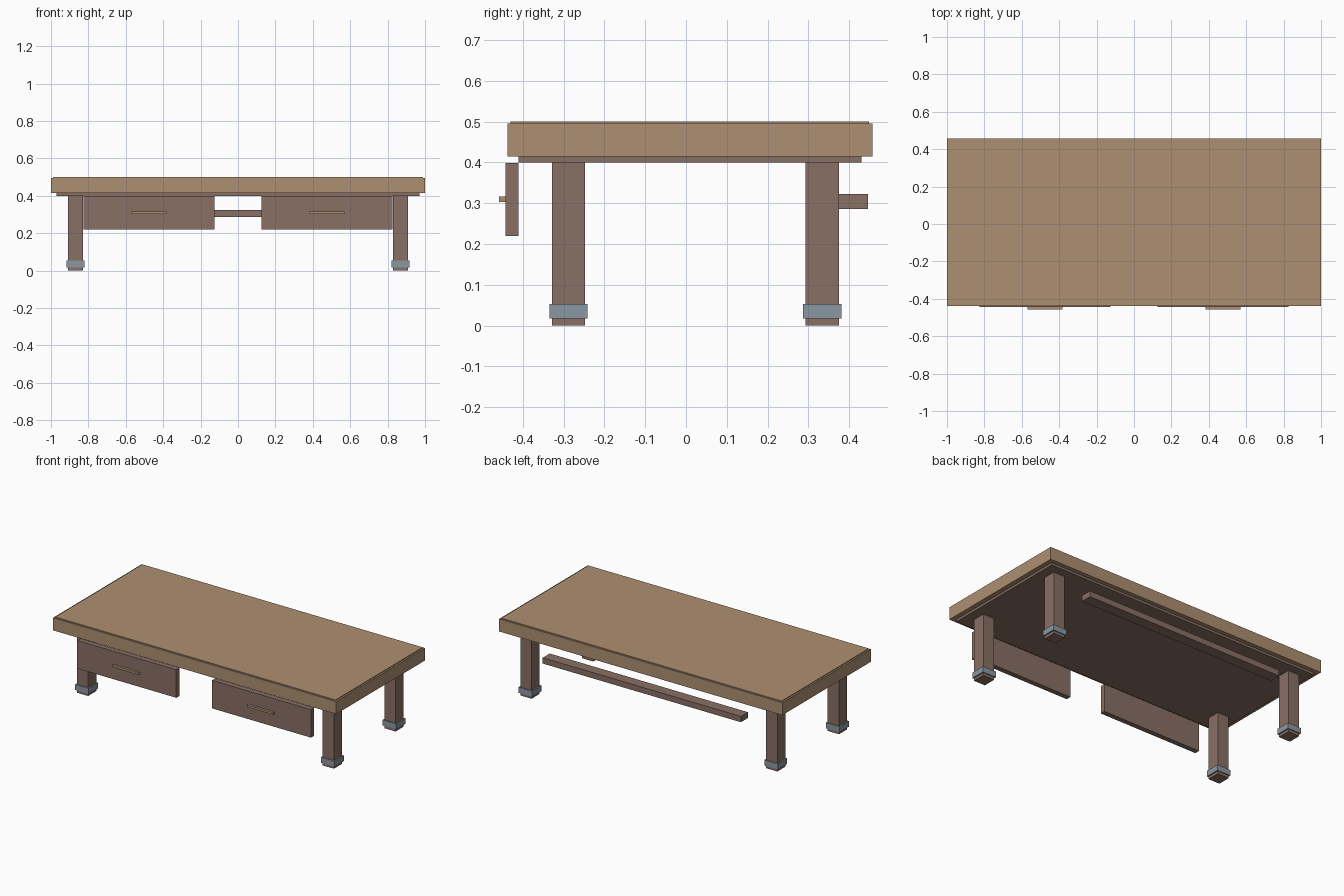
import bpy

if "Cube" in bpy.data.objects:
    bpy.data.objects.remove(bpy.data.objects["Cube"], do_unlink=True)


def make_material(name, rgb):
    mat = bpy.data.materials.new(name)
    mat.use_nodes = True
    color = (*rgb, 1)
    mat.diffuse_color = color
    mat.node_tree.nodes["Principled BSDF"].inputs["Base Color"].default_value = color
    return mat


light_wood = make_material("light wood", (0.42, 0.275, 0.165))
dark_wood = make_material("dark wood", (0.25, 0.16, 0.128))
steel = make_material("grey steel", (0.26, 0.31, 0.36))


def box(name, mat, x, y, z):
    """Box spanning the (low, high) range on each axis."""
    bpy.ops.mesh.primitive_cube_add(size=1, location=[sum(r) / 2 for r in (x, y, z)])
    obj = bpy.context.object
    obj.name = name
    obj.scale = [r[1] - r[0] for r in (x, y, z)]
    bpy.ops.object.transform_apply(location=False, rotation=False, scale=True)
    obj.data.materials.append(mat)
    return obj


def around(center, half):
    return (center - half, center + half)


# Table top: main slab, thin raised surface, recessed underside panel
box("table_top", light_wood, (-1, 1), (-0.438, 0.457), (0.415, 0.495))
box("top_surface", light_wood, (-0.99, 0.99), (-0.43, 0.449), (0.495, 0.5))
box("under_panel", dark_wood, (-0.97, 0.97), (-0.411, 0.43), (0.4, 0.415))

# Legs with steel cuffs
for side, sx in (("left", 1), ("right", -1)):
    for end, y in (("front", -0.288), ("back", 0.334)):
        x = sx * 0.868
        box(f"{end}_{side}_leg", dark_wood, around(x, 0.04), around(y, 0.041), (0, 0.4))
        box(f"{end}_{side}_cuff", steel, around(x, 0.048), around(y, 0.047), (0.017, 0.053))

    # Drawer fronts with bar handles
    x = sx * 0.476
    box(f"{side}_drawer", dark_wood, around(x, 0.35), (-0.443, -0.411), (0.22, 0.399))
    box(f"{side}_handle", light_wood, around(x, 0.093), (-0.458, -0.443), (0.303, 0.316))

# Rear stretcher bar
box("back_stretcher", dark_wood, (-0.7, 0.7), (0.375, 0.446), (0.286, 0.323))
